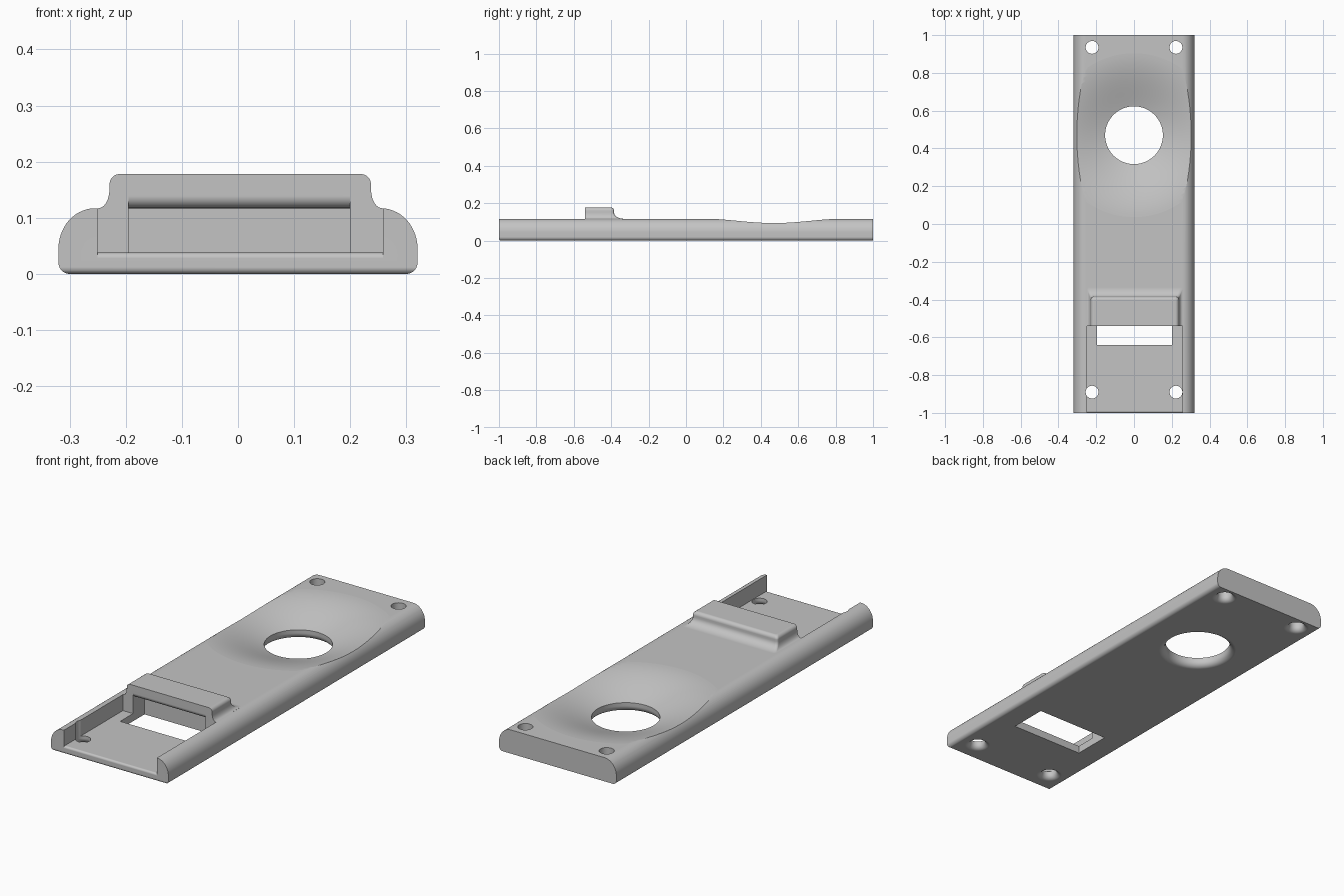
import bpy, bmesh, math

if "Cube" in bpy.data.objects:
    bpy.data.objects.remove(bpy.data.objects["Cube"])

grey = bpy.data.materials.new("light_grey")
grey.diffuse_color = (0.55, 0.55, 0.55, 1)
grey.use_nodes = True
grey.node_tree.nodes["Principled BSDF"].inputs["Base Color"].default_value = grey.diffuse_color


def finish(name, bm):
    bmesh.ops.recalc_face_normals(bm, faces=bm.faces)
    mesh = bpy.data.meshes.new(name)
    bm.to_mesh(mesh)
    bm.free()
    mesh.materials.append(grey)
    obj = bpy.data.objects.new(name, mesh)
    bpy.context.collection.objects.link(obj)
    return obj


def loft(name, loops):
    """Skin a list of equal-length closed loops and cap both ends."""
    bm = bmesh.new()
    rings = [[bm.verts.new(p) for p in loop] for loop in loops]
    n = len(rings[0])
    for a, b in zip(rings, rings[1:]):
        for i in range(n):
            j = (i + 1) % n
            bm.faces.new((a[i], a[j], b[j], b[i]))
    bm.faces.new(rings[0])
    bm.faces.new(rings[-1])
    return finish(name, bm)


def prism_y(name, pts, y0, y1):
    return loft(name, [[(x, y, z) for x, z in pts] for y in (y0, y1)])


def prism_x(name, pts, x0, x1):
    return loft(name, [[(x, y, z) for y, z in pts] for x in (x0, x1)])


def lathe(name, profile, cx, cy, n):
    ang = [math.tau * i / n for i in range(n)]
    return loft(name, [[(cx + r * math.cos(a), cy + r * math.sin(a), z) for a in ang]
                       for r, z in profile])


def arc(cx, cz, rx, rz, a0, a1, n):
    return [(cx + rx * math.cos(math.radians(a0 + (a1 - a0) * i / n)),
             cz + rz * math.sin(math.radians(a0 + (a1 - a0) * i / n))) for i in range(n + 1)]


def combine(target, tool, op):
    tool.hide_render = True
    mod = target.modifiers.new("bool", "BOOLEAN")
    mod.operation, mod.solver, mod.object = op, "EXACT", tool
    bpy.context.view_layer.objects.active = target
    bpy.ops.object.modifier_apply(modifier=mod.name)
    bpy.data.objects.remove(tool)


# Plate: flat top, broad rounded shoulders, small rounded bottom edges
half = arc(0.30, 0.02, 0.02, 0.02, -90, 0, 6) + arc(0.255, 0.045, 0.065, 0.072, 0, 90, 14)
body = prism_y("plate", half + [(-x, z) for x, z in reversed(half)], -1, 1)

# Raised hood: straight front, flared foot, rounded top edge
FRONT, HOOD_BACK, HOOD_HALF, CX = -0.5405, -0.385, 0.233, 0.004
skin = [(1, 0.09)]
skin += [(1 - math.sin(math.radians(a)), 0.151 - 0.034 * math.cos(math.radians(a)))
         for a in range(0, 91, 15)]
skin = [(0.02 * k, 0.05 * k, z) for k, z in skin]
skin += [(x - 0.018, x - 0.018, z) for x, z in arc(0, 0.16, 0.018, 0.018, 0, 90, 6)]
loops = []
for dx, dy, z in skin:
    w, b, r = HOOD_HALF + dx, HOOD_BACK + dy, 0.012
    back = arc(w - r, b - r, r, r, 0, 90, 4)
    pts = [(w, FRONT)] + back + [(-x, y) for x, y in reversed(back)] + [(-w, FRONT)]
    loops.append([(CX + x, y, z) for x, y in pts])
combine(body, loft("hood", loops), "UNION")

# Front tray recess with a softened front lip
tray = [(-1.1, 0.028)] + [(y, z) for y, z in reversed(arc(-0.99, 0.028, 0.01, 0.01, 90, 180, 5))]
tray += [(-0.54, 0.038), (-0.54, 0.3), (-1.1, 0.3)]
combine(body, prism_x("tray_cutter", tray, -0.25, 0.258), "DIFFERENCE")

# Slot through the floor, running back under the hood's rounded lip
slot = [(-0.64, -0.1), (-0.45, -0.1), (-0.45, 0.117)]
slot += arc(-0.518, 0.139, 0.022, 0.022, 270, 180, 6) + [(-0.64, 0.139)]
combine(body, prism_x("slot_cutter", slot, -0.195, 0.2), "DIFFERENCE")

# Rounded lower front edge
edge = [(-1.1, -0.1), (-0.988, -0.1)] + arc(-0.988, 0.012, 0.012, 0.012, 270, 180, 5) + [(-1.1, 0.012)]
combine(body, prism_x("edge_cutter", edge, -0.5, 0.5), "DIFFERENCE")

# Shallow bowl sunk into the top
R = 0.45
bowl = [(R * i / 28, 0.1173 - 0.048 * (1 + math.cos(math.pi * i / 28))) for i in range(4, 29)]
combine(body, lathe("bowl_cutter", bowl + [(R, 0.3)], 0, 0.47, 96), "DIFFERENCE")


# Holes with flared, rounded undersides
def hole(cx, cy, r, flare, n):
    prof = [(r + flare, -0.1)]
    prof += [(r + flare - x, z) for x, z in arc(0, 0, flare, flare, 0, 90, 6)]
    prof = [(r + flare, -0.1)] + [(r + flare * (1 - math.cos(math.radians(a))),
                                   flare * math.cos(math.radians(90 - a)) * -1 + flare)
                                  for a in range(90, -1, -15)]
    combine(body, lathe("hole_cutter", prof + [(r, 0.4)], cx, cy, n), "DIFFERENCE")


hole(0, 0.47, 0.153, 0.03, 64)
for side in (-1, 1):
    for y in (0.935, -0.89):
        hole(side * 0.222, y, 0.034, 0.026, 32)

# Smooth shading with crisp edges
bpy.ops.object.select_all(action="DESELECT")
body.select_set(True)
bpy.context.view_layer.objects.active = body
bpy.ops.object.shade_smooth_by_angle(angle=math.radians(30))
weighted = body.modifiers.new("even_shading", "WEIGHTED_NORMAL")
weighted.keep_sharp = True
